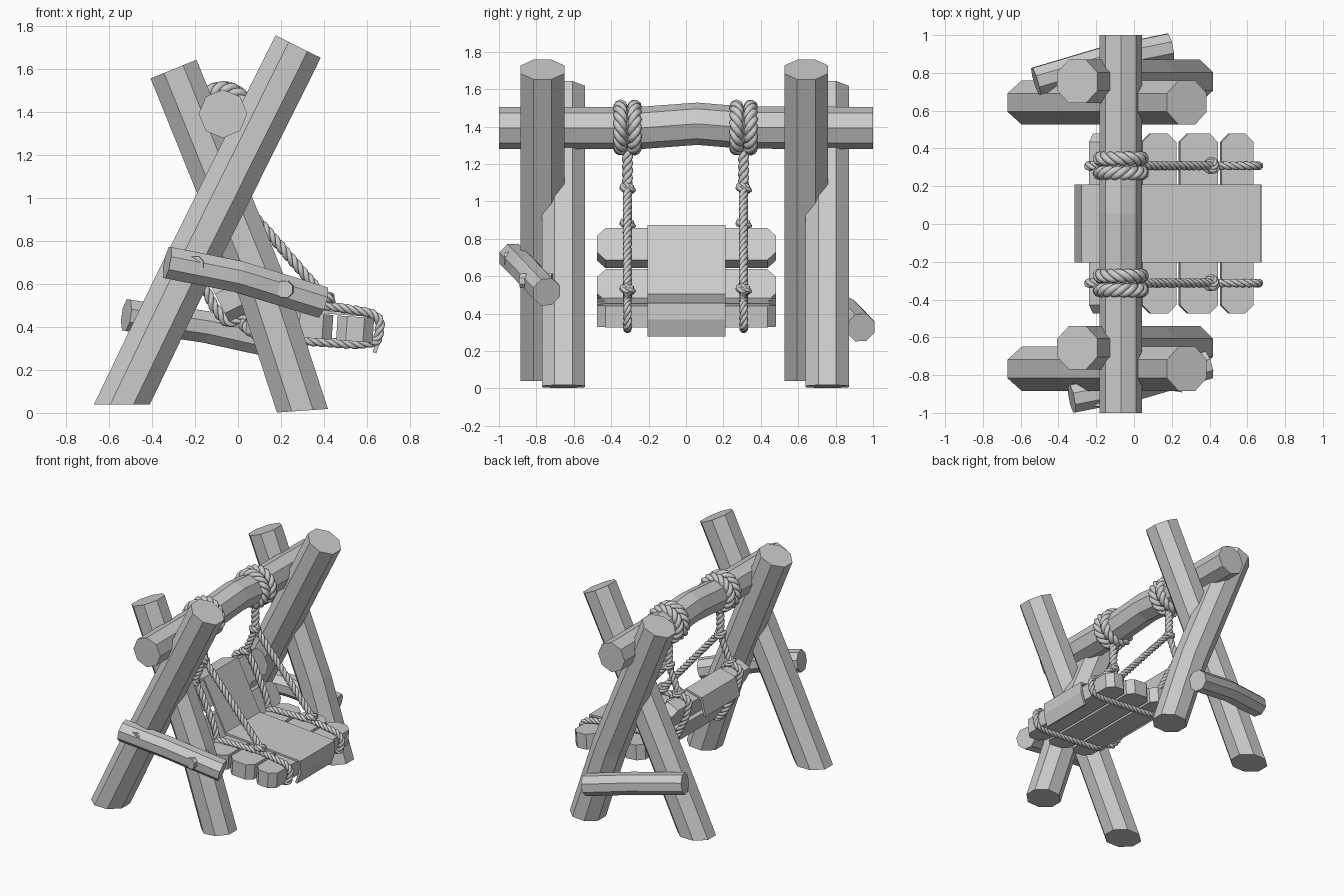
import bpy, bmesh
from math import pi, sin, cos, radians
from mathutils import Vector

if "Cube" in bpy.data.objects:
    bpy.data.objects.remove(bpy.data.objects["Cube"])

X, Y, Z = Vector((1, 0, 0)), Vector((0, 1, 0)), Vector((0, 0, 1))


def finish(name, bm):
    bmesh.ops.recalc_face_normals(bm, faces=bm.faces)
    me = bpy.data.meshes.new(name)
    bm.to_mesh(me)
    bm.free()
    ob = bpy.data.objects.new(name, me)
    bpy.context.collection.objects.link(ob)
    return ob


def log(name, path, r, turn=22.5, foot_slope=None):
    """Eight-sided log along a bent path; foot_slope shears the first end level."""
    pts = [Vector(p) for p in path]
    bm = bmesh.new()
    rings = []
    for i, p in enumerate(pts):
        t = (pts[min(i + 1, len(pts) - 1)] - pts[max(i - 1, 0)]).normalized()
        ref = X if abs(t.y) > 0.8 else Y
        u = (ref - t * t.dot(ref)).normalized()
        v = t.cross(u)
        ring = []
        for k in range(8):
            a = radians(turn) + k * pi / 4
            q = p + r * (cos(a) * u + sin(a) * v)
            if i == 0 and foot_slope is not None:
                s = (p.z + foot_slope * (q.x - p.x) - q.z) / (t.z - foot_slope * t.x)
                q += t * s
            ring.append(bm.verts.new(q))
        rings.append(ring)
    for a, b in zip(rings, rings[1:]):
        for k in range(8):
            bm.faces.new((a[k], a[k - 1], b[k - 1], b[k]))
    bm.faces.new(rings[0])
    bm.faces.new(rings[-1])
    return finish(name, bm)


def plank(name, x, z, along, width, thick, y0=-0.475, y1=0.48, c=0.045):
    """Board running along y with clipped corners; 'along' is its width direction in xz."""
    a = Vector((along[0], 0, along[1])).normalized()
    n = a.cross(Y)
    w = width / 2
    outline = [(-w, y0 + c), (-w + c, y0), (w - c, y0), (w, y0 + c),
               (w, y1 - c), (w - c, y1), (-w + c, y1), (-w, y1 - c)]
    bm = bmesh.new()
    base = [bm.verts.new(Vector((x, 0, z)) + a * s + Y * y - n * thick / 2) for s, y in outline]
    face = bm.faces.new(base)
    ext = bmesh.ops.extrude_face_region(bm, geom=[face])
    bmesh.ops.translate(bm, vec=n * thick,
                        verts=[g for g in ext["geom"] if isinstance(g, bmesh.types.BMVert)])
    return finish(name, bm)


def resample(pts, closed, step):
    pts = [Vector(p) for p in pts]
    pairs = list(zip(pts, pts[1:] + pts[:1])) if closed else list(zip(pts, pts[1:]))
    out = []
    for a, b in pairs:
        n = max(1, round((b - a).length / step))
        out += [a.lerp(b, i / n) for i in range(n)]
    if not closed:
        return out + [pts[-1]]
    for _ in range(3):
        out = [(out[i - 1] + out[i] + out[(i + 1) % len(out)]) / 3 for i in range(len(out))]
    return out


def rope(name, path, r, normal=Y, closed=False, hand=1, lay=5.0):
    """Three twisted strands following a planar path."""
    pts = resample(path, closed, r * 0.5)
    n = len(pts)
    length = sum((pts[i + 1] - pts[i]).length for i in range(n - 1))
    turns = max(1, round(length / (lay * r)))
    cu = bpy.data.curves.new(name, 'CURVE')
    cu.dimensions = '3D'
    cu.bevel_depth = r * 0.5
    cu.bevel_resolution = 2
    cu.use_fill_caps = True
    for s in range(3):
        sp = cu.splines.new('POLY')
        sp.points.add(n - 1)
        sp.use_cyclic_u = closed
        for i, p in enumerate(pts):
            if closed:
                t = pts[(i + 1) % n] - pts[i - 1]
            else:
                t = pts[min(i + 1, n - 1)] - pts[max(i - 1, 0)]
            side = t.normalized().cross(normal)
            a = hand * 2 * pi * turns * i / (n if closed else n - 1) + s * 2 * pi / 3
            q = p + r * 0.52 * (cos(a) * normal + sin(a) * side)
            sp.points[i].co = (*q, 1)
    tmp = bpy.data.objects.new(name + "_curve", cu)
    bpy.context.collection.objects.link(tmp)
    dg = bpy.context.evaluated_depsgraph_get()
    me = bpy.data.meshes.new_from_object(tmp.evaluated_get(dg))
    bpy.data.objects.remove(tmp)
    for f in me.polygons:
        f.use_smooth = True
    ob = bpy.data.objects.new(name, me)
    bpy.context.collection.objects.link(ob)
    return ob


def ring(name, c, rad, r, normal, hand=1, lay=5.0):
    u = X
    v = normal.cross(u).normalized()
    u = v.cross(normal).normalized()
    pts = [Vector(c) + rad * (cos(k * pi / 12) * u + sin(k * pi / 12) * v) for k in range(24)]
    return rope(name, pts, r, normal.normalized(), True, hand, lay)


def knot(name, c):
    ring(name + "_a", c, 0.028, 0.021, Vector((0.3, 0.3, 1)))
    ring(name + "_b", c, 0.026, 0.019, Vector((-0.5, 0.4, 0.8)))


# Crossed leg pairs: the far pair is a shifted copy of the near pair
for tag, dy in (("near", 0), ("far", 1.41)):
    ya, yb = -0.767 + dy, -0.655 + dy
    log(tag + "_leaning_leg", [(-0.54, ya, 0.04), (-0.29, ya, 0.56), (0.28, ya, 1.705)],
        0.127, foot_slope=0)
    log(tag + "_crossing_leg", [(0.30, yb, 0.01), (0.115, yb, 0.575), (-0.30, yb, 1.60)],
        0.125, foot_slope=0.07)

# Top beam with a slight hump
log("top_beam", [(-0.07, -1, 1.392), (-0.07, -0.25, 1.392), (-0.07, 0.06, 1.415),
                 (-0.07, 0.3, 1.395), (-0.07, 1, 1.392)], 0.113, turn=0)

# Side braces and the pegs of the near one
log("near_brace", [(-0.33, -0.925, 0.70), (0.0, -0.86, 0.635), (0.39, -0.745, 0.515)], 0.08)
log("far_brace", [(-0.52, 0.755, 0.455), (-0.15, 0.865, 0.40), (0.19, 0.935, 0.325)], 0.08)
for i, (px, py, pz) in enumerate([(-0.20, -0.965, 0.69), (0.215, -0.885, 0.575)]):
    log(f"brace_peg_{i + 1}", [(px, py, pz), (px + 0.03, py + 0.17, pz)], 0.042)

# Seat and backrest planks
for i, (x, z, w) in enumerate([(0.13, 0.42, 0.18), (0.34, 0.405, 0.20), (0.545, 0.39, 0.17)]):
    plank(f"seat_plank_{i + 1}", x, z, (1, -0.07), w, 0.115)
for i, (x, z) in enumerate([(-0.04, 0.53), (-0.15, 0.75)]):
    plank(f"backrest_plank_{i + 1}", x, z, (-0.447, 0.894), 0.19, 0.10)

# Cloth draped over backrest and seat
prof = [(-0.305, 0.70), (-0.272, 0.83), (-0.15, 0.865), (0.035, 0.497),
        (0.665, 0.45), (0.665, 0.37), (0.635, 0.28)]
bm = bmesh.new()
rows = [[bm.verts.new((x, y, z)) for y in (-0.205, 0.21)] for x, z in prof]
for a, b in zip(rows, rows[1:]):
    bm.faces.new((a[0], a[1], b[1], b[0]))
cloth = finish("seat_cloth", bm)
mod = cloth.modifiers.new("thickness", 'SOLIDIFY')
mod.thickness = 0.018
mod.offset = 0

# Rope rigging on each side
for tag, y in (("near", -0.313), ("far", 0.308)):
    def at(pts):
        return [(x, y, z) for x, z in pts]
    for k, s in enumerate((-1, 1)):
        ring(f"{tag}_beam_coil_{k + 1}", (-0.07, y + s * 0.038, 1.395), 0.114, 0.038, Y, s, 3.6)
    rope(tag + "_hanging_rope", at([(-0.07, 1.28), (-0.07, 1.05)]), 0.03)
    rope(tag + "_front_rope", at([(-0.06, 1.07), (0.41, 0.53)]), 0.025)
    rope(tag + "_rear_rope", at([(-0.07, 1.07), (-0.155, 0.87)]), 0.025)
    rope(tag + "_backrest_loop", at([(-0.14, 0.885), (-0.08, 0.79), (0.03, 0.565), (0.045, 0.45),
                                     (-0.05, 0.415), (-0.11, 0.49), (-0.22, 0.715),
                                     (-0.245, 0.84)]), 0.025, closed=True)
    rope(tag + "_seat_loop", at([(0.41, 0.50), (0.62, 0.465), (0.665, 0.43), (0.65, 0.33),
                                 (0.55, 0.318), (0.1, 0.35), (0.02, 0.40), (0.03, 0.49),
                                 (0.10, 0.50)]), 0.023, closed=True)
    for i, (x, z) in enumerate([(-0.07, 1.07), (-0.15, 0.88), (0.41, 0.53)]):
        knot(f"{tag}_knot_{i + 1}", (x, y, z))
